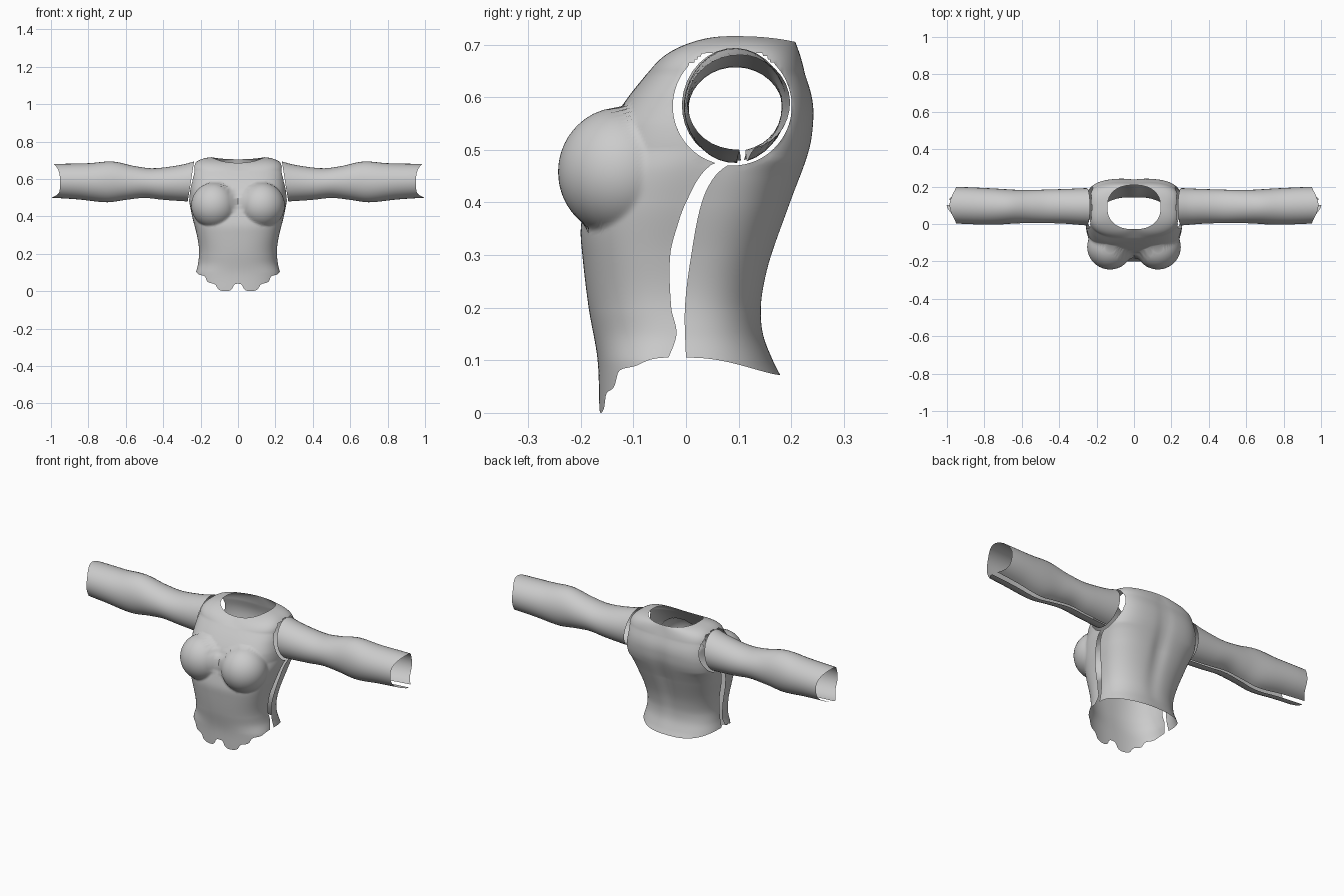
import bpy, bmesh, math
from mathutils import Vector

if "Cube" in bpy.data.objects:
    bpy.data.objects.remove(bpy.data.objects["Cube"])

grey = bpy.data.materials.new("light_grey")
grey.diffuse_color = (0.6, 0.6, 0.6, 1)
grey.use_nodes = True
grey.node_tree.nodes["Principled BSDF"].inputs["Base Color"].default_value = grey.diffuse_color


def curve(z, pts):
    """Smooth (Catmull-Rom style) interpolation through (z, value) pairs."""
    if z <= pts[0][0]:
        return pts[0][1]
    if z >= pts[-1][0]:
        return pts[-1][1]
    i = next(k for k in range(len(pts) - 1) if z <= pts[k + 1][0])
    (z0, v0), (z1, v1) = pts[i], pts[i + 1]
    h = z1 - z0
    slope = lambda k: ((pts[min(k + 1, len(pts) - 1)][1] - pts[max(k - 1, 0)][1])
                       / (pts[min(k + 1, len(pts) - 1)][0] - pts[max(k - 1, 0)][0]))
    t = (z - z0) / h
    return ((2*t**3 - 3*t*t + 1) * v0 + (t**3 - 2*t*t + t) * h * slope(i)
            + (3*t*t - 2*t**3) * v1 + (t**3 - t*t) * h * slope(i + 1))


# torso outline curves: half width, front, back and the two side seams
WIDTH = [(0, .225), (.08, .228), (.15, .213), (.22, .208), (.3, .22), (.4, .245),
         (.5, .262), (.6, .255), (.66, .245)]
FRONT = [(0, -.165), (.1, -.168), (.2, -.185), (.3, -.197), (.35, -.2), (.4, -.192),
         (.45, -.18), (.5, -.165), (.55, -.143), (.6, -.11), (.65, -.07)]
BACK = [(.07, .18), (.1, .165), (.15, .148), (.2, .145), (.25, .152), (.3, .165),
        (.4, .2), (.5, .235), (.56, .243), (.6, .24), (.65, .225)]
SEAM_F = [(.1, -.035), (.15, -.018), (.2, -.028), (.3, -.03), (.36, -.015), (.4, 0),
          (.46, .035), (.5, .09)]
SEAM_B = [(.1, 0), (.2, -.002), (.3, .01), (.4, .03), (.45, .055), (.48, .09)]
HEM = [(0, .04), (.02, .035), (.035, .008), (.07, .0), (.105, .01), (.12, .035),
       (.16, .05), (.175, .078), (.21, .09), (.225, .105)]
SHOULDER_Z = .645
ARM_Y, ARM_Z, ARM_R = .088, .583, .113


def bust(x, y, z, y0):
    """Push a torso point outward to the bust ellipsoids with a soft blend."""
    cx, cy, cz = math.copysign(.128, x), -.123, .458
    rx, ry, rz = .122, .12, .123
    dx, dy = x, y - y0
    k = 1 - ((z - cz) / rz) ** 2
    a = (dx / rx) ** 2 + (dy / ry) ** 2
    b = -(dx * cx / rx**2 + dy * (cy - y0) / ry**2)
    c = (cx / rx) ** 2 + ((cy - y0) / ry) ** 2 - k
    disc = b * b - a * c
    if k <= 0 or disc <= 0 or a == 0:
        return x, y
    s = (-b + math.sqrt(disc)) / a
    soft = .025
    s = max(1, s) + max(0, soft - abs(s - 1)) ** 2 / (4 * soft)
    return dx * s, y0 + dy * s


def torso_point(z, th, side):
    c, s = math.cos(th), math.sin(th)
    y0 = curve(z, SEAM_F if side < 0 else SEAM_B)
    p = curve(z, [(.2, .85), (.55, .62)])
    x = curve(z, WIDTH) * math.copysign(abs(c) ** p, c)
    y = y0 + (curve(z, FRONT if side < 0 else BACK) - y0) * abs(s) ** p
    if side < 0:
        x, y = bust(x, y, z, y0)
    else:                                   # shallow spine groove
        y -= .012 * math.exp(-(x / .04) ** 2) * max(0, 1 - abs(z - .4) / .3)
    return Vector((x, y, z))


def shoulder_point(t, th, side):
    """Curve from the chest ring over the shoulder to the neckline."""
    a = torso_point(SHOULDER_Z, th, side)
    c, s = math.cos(th), math.sin(th)
    zn = .716 - (.03 if s < 0 else .011) * s * s
    n = Vector((.142 * math.copysign(abs(c) ** .85, c),
                .09 + .118 * math.copysign(abs(s) ** .85, s), zn))
    k = abs(c) ** .7
    m = a.lerp(n, .5 - .46 * k)
    m.z = SHOULDER_Z + (zn - SHOULDER_Z) * (.5 + .38 * k)
    return a * (1 - t)**2 + m * 2 * t * (1 - t) + n * t * t


def grid_object(name, rows):
    bm = bmesh.new()
    vs = [[bm.verts.new(p) for p in row] for row in rows]
    for r0, r1 in zip(vs, vs[1:]):
        for i in range(len(r0) - 1):
            bm.faces.new((r0[i], r0[i + 1], r1[i + 1], r1[i]))
    return bm, name


def finish(bm, name):
    me = bpy.data.meshes.new(name)
    bm.to_mesh(me)
    bm.free()
    me.materials.append(grey)
    ob = bpy.data.objects.new(name, me)
    bpy.context.collection.objects.link(ob)
    bpy.context.view_layer.objects.active = ob
    ob.select_set(True)
    bpy.ops.object.shade_smooth_by_angle(angle=math.radians(50))
    ob.select_set(False)


def in_armhole(p):
    limit = .228 if p.z > .66 else .13
    return abs(p.x) > limit and math.hypot(p.y - ARM_Y, p.z - ARM_Z) < ARM_R


def torso_panel(name, side):
    n, m, k = 96, 84, 16
    ths = [math.pi * i / n * side for i in range(n + 1)]
    if side < 0:
        ths.reverse()
    rows = []
    for j in range(m + 1):
        row = []
        for th in ths:
            x = abs(math.cos(th)) ** .85 * .225
            hem = curve(x, HEM) if side < 0 else .072 + .033 * abs(math.cos(th)) ** 3
            row.append(torso_point(hem + (SHOULDER_Z - hem) * j / m, th, side))
        rows.append(row)
    rows += [[shoulder_point(j / k, th, side) for th in ths] for j in range(1, k + 1)]
    bm, name = grid_object(name, rows)
    # open the armholes and round their edges
    gone = [f for f in bm.faces if in_armhole(f.calc_center_median())]
    rim = {v for f in gone for v in f.verts}
    bmesh.ops.delete(bm, geom=gone, context='FACES')
    for v in rim:
        if v.is_valid and v.co.z < .665:
            d = Vector((v.co.y - ARM_Y, v.co.z - ARM_Z))
            d = d.normalized() * ARM_R
            v.co.y, v.co.z = ARM_Y + d.x, ARM_Z + d.y
    finish(bm, name)


torso_panel("front_panel", -1)
torso_panel("back_panel", 1)

# sleeve outline curves along x
TOP = [(.23, .695), (.3, .676), (.45, .657), (.55, .668), (.67, .693), (.8, .684), (1, .68)]
BOTTOM = [(.25, .478), (.4, .488), (.5, .498), (.6, .488), (.7, .475), (.85, .49), (1, .5)]
NEAR = [(.25, -.008), (.4, .003), (.6, .004), (.75, -.004), (.9, .0), (1, .006)]
FAR = [(.25, .192), (.4, .186), (.6, .182), (.75, .19), (.9, .197), (1, .198)]


def sleeve(name, sx):
    n, m = 32, 36
    rows = []
    for j in range(m + 1):
        t = j / m
        gap = .03 + .12 * t                 # open seam under the arm
        row = []
        for i in range(n + 1):
            a = -math.pi / 2 + .15 + gap + (2 * math.pi - 2 * gap) * i / n
            c, s = math.cos(a), math.sin(a)
            x0 = .252 - .017 * s
            x1 = .952 + .034 * max(0, s) ** 3 + .05 * max(0, -s) ** 6
            x = x0 + (x1 - x0) * t
            zt, zb = curve(x, TOP), curve(x, BOTTOM)
            y0, y1 = curve(x, NEAR), curve(x, FAR)
            row.append(Vector((sx * x, (y0 + y1) / 2 + (y1 - y0) / 2 * c,
                               (zt + zb) / 2 + (zt - zb) / 2 * s)))
        rows.append(row if sx < 0 else row[::-1])
    finish(*grid_object(name, rows))


sleeve("right_sleeve", 1)
sleeve("left_sleeve", -1)
